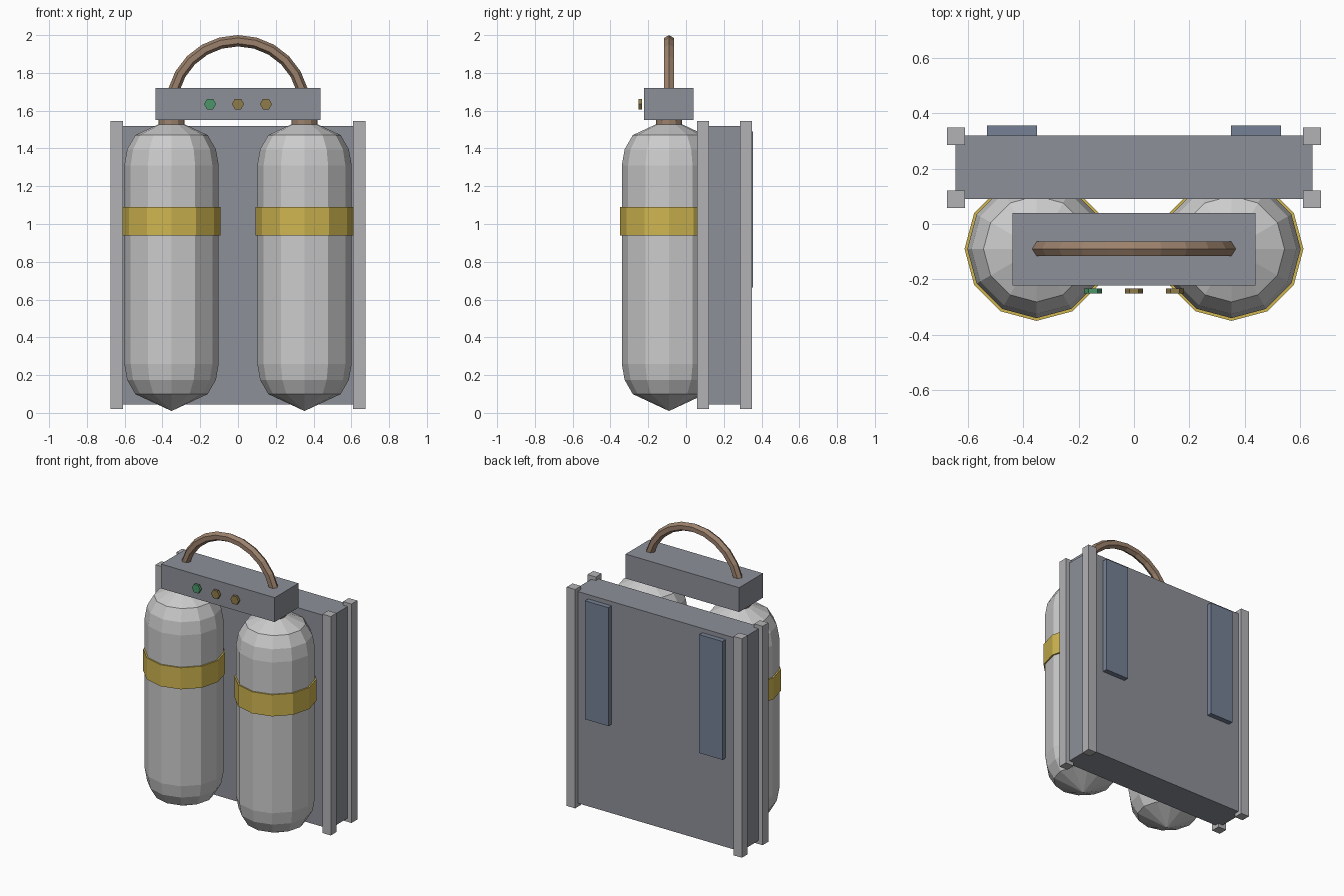
import bpy, bmesh
from math import sin, cos, pi, radians
from mathutils import Vector

if "Cube" in bpy.data.objects:
    bpy.data.objects.remove(bpy.data.objects["Cube"])


def mat(name, rgb):
    m = bpy.data.materials.new(name)
    m.diffuse_color = (*rgb, 1)
    m.use_nodes = True
    m.node_tree.nodes["Principled BSDF"].inputs["Base Color"].default_value = m.diffuse_color
    return m


PANEL = mat("panel_grey", (0.27, 0.28, 0.32))
RAIL = mat("rail_grey", (0.45, 0.45, 0.47))
GOLD = mat("band_yellow", (0.62, 0.46, 0.08))
HOSE = mat("hose_brown", (0.33, 0.22, 0.15))
PAD = mat("pad_blue", (0.18, 0.22, 0.30))
GREEN = mat("knob_green", (0.07, 0.30, 0.14))
BRASS = mat("knob_brass", (0.28, 0.20, 0.07))


def finish(name, bm, material=None):
    bmesh.ops.recalc_face_normals(bm, faces=bm.faces[:])
    me = bpy.data.meshes.new(name)
    bm.to_mesh(me)
    bm.free()
    ob = bpy.data.objects.new(name, me)
    bpy.context.collection.objects.link(ob)
    if material:
        me.materials.append(material)
    return ob


def box(name, lo, hi, material=None):
    lo, hi = Vector(lo), Vector(hi)
    bm = bmesh.new()
    bmesh.ops.create_cube(bm, size=1)
    for v in bm.verts:
        v.co = (lo + hi) / 2 + v.co * (hi - lo)
    return finish(name, bm, material)


def loft(name, rings, material=None):
    """Skin a list of equal-sized point rings and cap both ends."""
    bm = bmesh.new()
    loops = [[bm.verts.new(p) for p in r] for r in rings]
    n = len(loops[0])
    for a, b in zip(loops, loops[1:]):
        for i in range(n):
            j = (i + 1) % n
            bm.faces.new((a[i], a[j], b[j], b[i]))
    bm.faces.new(loops[0])
    bm.faces.new(loops[-1])
    bmesh.ops.remove_doubles(bm, verts=bm.verts[:], dist=1e-4)
    return finish(name, bm, material)


def lathe(name, profile, x, y, material=None, sides=12):
    rings = [[(x + r * cos(2 * pi * i / sides), y + r * sin(2 * pi * i / sides), z)
              for i in range(sides)] for r, z in profile]
    return loft(name, rings, material)


TX, TY, R = 0.352, -0.09, 0.25

# capsule tank outline: low-poly domes with a pointed pole
dome = [(R * cos(radians(a)), R * sin(radians(a))) for a in (0, 20, 40)] + [(1e-5, R)]
tank_profile = [(r, 0.26 - h) for r, h in reversed(dome)] + [(r, 1.31 + h) for r, h in dome]

for side, s in (("left", -1), ("right", 1)):
    # tanks with their bands and necks
    lathe(side + "_tank", tank_profile, s * TX, TY)
    lathe(side + "_band", [(0.26, 0.94), (0.26, 1.09)], s * TX, TY, GOLD)
    lathe(side + "_neck", [(0.07, 1.47), (0.07, 1.60)], s * TX, TY, HOSE)
    # corner rails of the back panel
    for pos, y in (("front", 0.057), ("back", 0.285)):
        xs = sorted((s * 0.61, s * 0.675))
        box(f"{side}_{pos}_rail", (xs[0], y, 0.02), (xs[1], y + 0.064, 1.545), RAIL)
    # shoulder pads on the back
    xs = sorted((s * 0.35, s * 0.53))
    box(side + "_shoulder_pad", (xs[0], 0.31, 0.665), (xs[1], 0.355, 1.49), PAD)

# back panel and valve box
box("back_panel", (-0.645, 0.09, 0.045), (0.645, 0.32, 1.52), PANEL)
box("valve_box", (-0.438, -0.222, 1.55), (0.438, 0.04, 1.72), PANEL)

# hexagonal knobs on the valve box
for name, x, m in (("left", -0.148, GREEN), ("middle", 0, BRASS), ("right", 0.148, BRASS)):
    loft(name + "_knob", [[(x + 0.032 * cos(i * pi / 3), y, 1.635 + 0.032 * sin(i * pi / 3))
                           for i in range(6)] for y in (-0.251, -0.233)], m)

# arched hose joining the tanks
rings = []
for k in range(13):
    t = pi * k / 12
    rings.append([((TX + 0.03 * cos(a)) * cos(t), TY + 0.03 * sin(a),
                   1.618 + (TX + 0.03 * cos(a)) * sin(t))
                  for a in (i * pi / 3 for i in range(6))])
loft("arched_hose", rings, HOSE)
